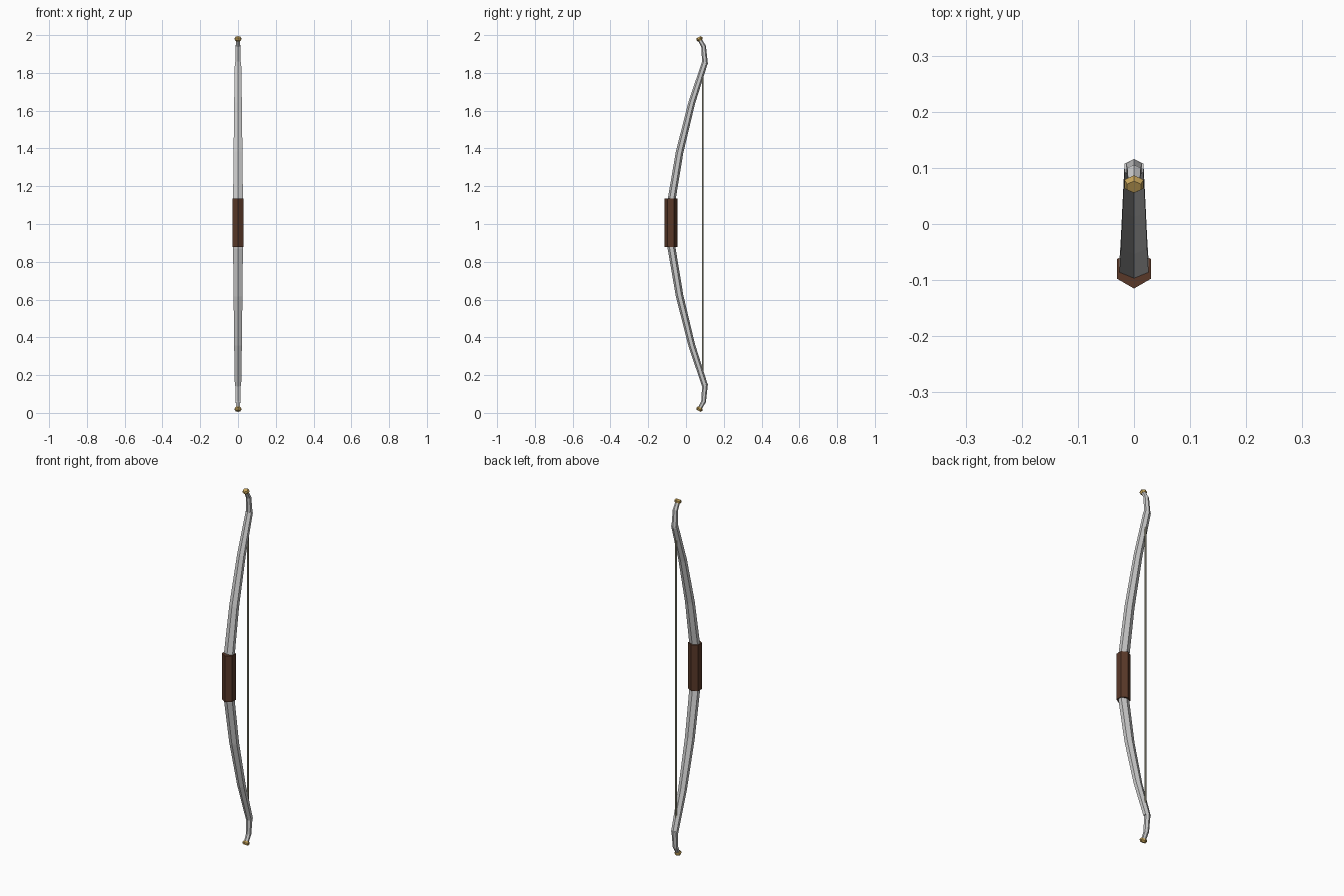
import bpy, bmesh, math
from mathutils import Vector

if "Cube" in bpy.data.objects:
    bpy.data.objects.remove(bpy.data.objects["Cube"])


def material(name, rgb):
    m = bpy.data.materials.new(name)
    m.diffuse_color = (*rgb, 1)
    m.use_nodes = True
    m.node_tree.nodes["Principled BSDF"].inputs["Base Color"].default_value = m.diffuse_color
    return m


leather = material("leather", (0.10, 0.04, 0.022))
brass = material("brass", (0.55, 0.36, 0.10))
cord = material("cord", (0.42, 0.40, 0.29))


def loft(name, stations, mat=None, sides=6):
    """Loft a polygon section along a path; station = (y, z, x radius, depth radius)."""
    bm = bmesh.new()
    pts = [Vector((0, s[0], s[1])) for s in stations]
    rings = []
    for i, (y, z, rx, ry) in enumerate(stations):
        a = (pts[i] - pts[max(i - 1, 0)]).normalized()
        b = (pts[min(i + 1, len(pts) - 1)] - pts[i]).normalized()
        t = (a + b).normalized()
        depth = Vector((0, t.z, -t.y))
        ring = []
        for k in range(sides):
            ang = 2 * math.pi * k / sides
            offset = depth * (ry * math.cos(ang)) + Vector((rx * math.sin(ang), 0, 0))
            ring.append(bm.verts.new(pts[i] + offset))
        rings.append(ring)
    for lo, hi in zip(rings, rings[1:]):
        for k in range(sides):
            n = (k + 1) % sides
            bm.faces.new((lo[k], lo[n], hi[n], hi[k]))
    bm.faces.new(rings[0])
    bm.faces.new(rings[-1])
    bmesh.ops.recalc_face_normals(bm, faces=bm.faces)
    me = bpy.data.meshes.new(name)
    bm.to_mesh(me)
    bm.free()
    ob = bpy.data.objects.new(name, me)
    bpy.context.collection.objects.link(ob)
    if mat:
        me.materials.append(mat)
    return ob


limb = [(-0.083, 1.02, 0.031, 0.021), (-0.076, 1.13, 0.030, 0.021),
        (-0.034, 1.38, 0.027, 0.020), (0.030, 1.64, 0.0235, 0.018),
        (0.100, 1.855, 0.0195, 0.016)]
recurve = [(0.101, 1.845, 0.0165, 0.015), (0.093, 1.94, 0.014, 0.013),
           (0.066, 1.988, 0.0115, 0.010)]
nock = [(0.076, 1.971, 0.014, 0.012), (0.071, 1.980, 0.020, 0.018),
        (0.066, 1.989, 0.014, 0.012)]


def flip(stations):
    return [(y, 2 - z, rx, ry) for y, z, rx, ry in stations]


# Limbs, recurved tips and brass nocks, mirrored above and below the grip
for label, side in (("upper", lambda s: s), ("lower", flip)):
    loft(label + "_limb", side(limb))
    loft(label + "_recurve_tip", side(recurve))
    loft(label + "_nock_ring", side(nock), brass)

# Leather grip
loft("grip", [(-0.080, 0.877, 0.035, 0.035), (-0.080, 1.134, 0.035, 0.035)], leather)

# Bowstring
loft("bowstring", [(0.088, 0.17, 0.0045, 0.0045), (0.088, 1.83, 0.0045, 0.0045)], cord)
